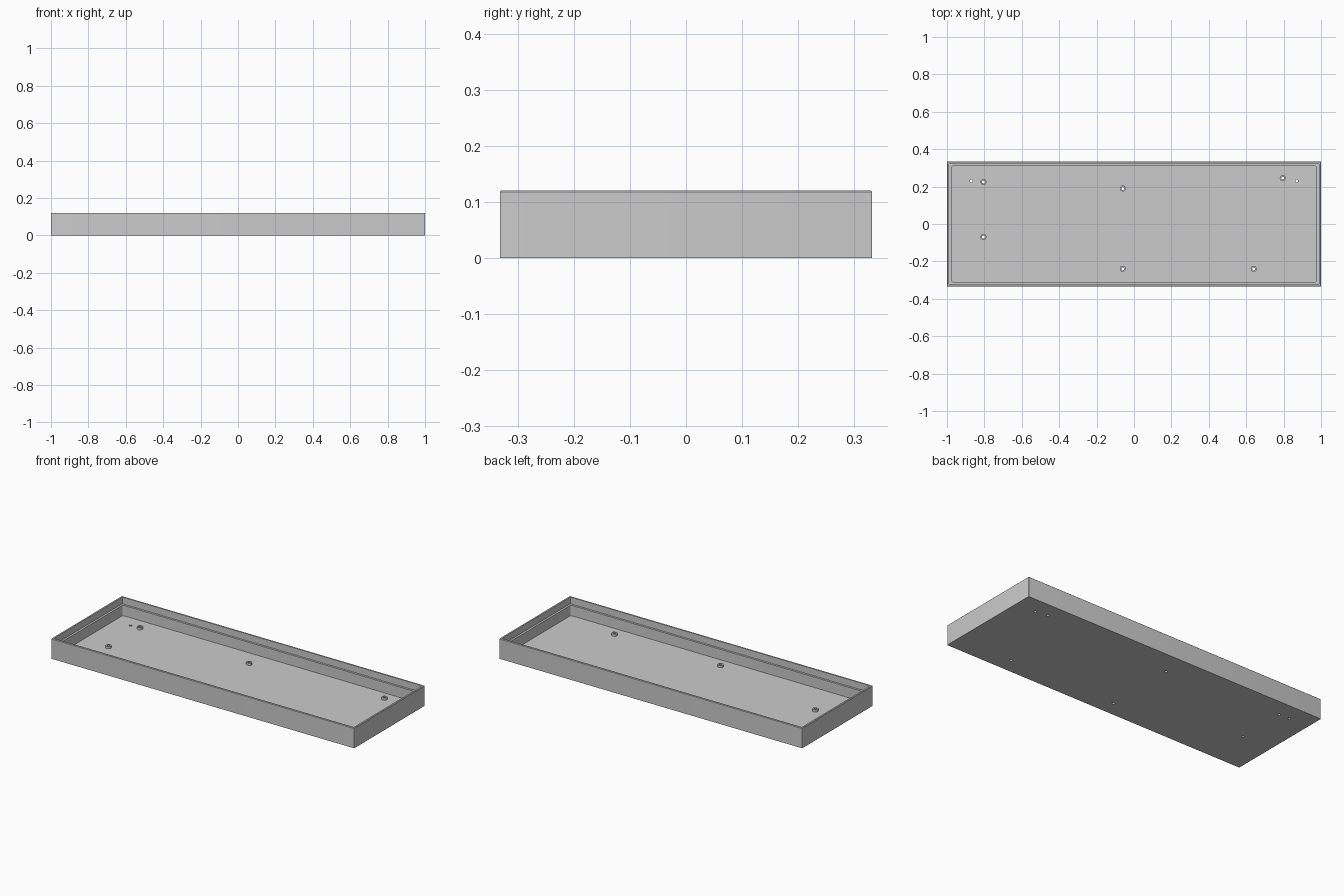
import bpy, bmesh, math

cube = bpy.data.objects.get("Cube")
if cube:
    bpy.data.objects.remove(cube, do_unlink=True)

HX, HY, H = 1.0, 0.333, 0.12
FLOOR, LEDGE = 0.018, 0.08
BOSS_TOP = FLOOR + 0.013

grey = bpy.data.materials.new("plain grey")
grey.use_nodes = True
colour = (0.6, 0.6, 0.6, 1)
grey.diffuse_color = colour
grey.node_tree.nodes["Principled BSDF"].inputs["Base Color"].default_value = colour


def rounded_rect(inset, radius, z, steps=6):
    """Loop of points around the tray, inset from its outer faces."""
    pts = []
    for i, (sx, sy) in enumerate([(1, 1), (-1, 1), (-1, -1), (1, -1)]):
        cx, cy = sx * (HX - inset - radius), sy * (HY - inset - radius)
        for k in range(steps + 1):
            a = math.pi / 2 * (i + k / steps)
            pts.append((cx + radius * math.cos(a), cy + radius * math.sin(a), z))
    return pts


def circle(x, y, radius, z, n=24):
    angles = [math.tau * k / n for k in range(n)]
    return [(x + radius * math.cos(a), y + radius * math.sin(a), z) for a in angles]


def loft(name, loops, closed=False):
    """Skin a row of equal loops; cap both ends unless closed into a ring."""
    bm = bmesh.new()
    rings = [[bm.verts.new(p) for p in loop] for loop in loops]
    n = len(rings[0])
    pairs = list(zip(rings, rings[1:]))
    if closed:
        pairs.append((rings[-1], rings[0]))
    else:
        bm.faces.new(rings[0])
        bm.faces.new(rings[-1])
    for a, b in pairs:
        for i in range(n):
            j = (i + 1) % n
            bm.faces.new((a[i], a[j], b[j], b[i]))
    bmesh.ops.recalc_face_normals(bm, faces=bm.faces)
    mesh = bpy.data.meshes.new(name)
    bm.to_mesh(mesh)
    bm.free()
    mesh.materials.append(grey)
    obj = bpy.data.objects.new(name, mesh)
    bpy.context.collection.objects.link(obj)
    return obj


def activate(obj):
    bpy.ops.object.select_all(action='DESELECT')
    obj.select_set(True)
    bpy.context.view_layer.objects.active = obj


# Tray: outer wall, rim, recess, stepped ledge and floor in one skin
tray = loft("tray", [
    rounded_rect(0, 0.002, 0),
    rounded_rect(0, 0.002, H - 0.002),
    rounded_rect(0.002, 0.002, H),
    rounded_rect(0.011, 0.004, H),
    rounded_rect(0.011, 0.004, LEDGE),
    rounded_rect(0.023, 0.012, LEDGE),
    rounded_rect(0.023, 0.012, FLOOR),
])

# Screw bosses and the two plain holes near the back corners
bosses = [(-0.805, 0.225), (0.795, 0.245), (-0.06, 0.19),
          (-0.805, -0.07), (-0.06, -0.24), (0.64, -0.24)]
holes = [(s * 0.87, 0.23) for s in (-1, 1)]

# Drill every hole through the floor
for x, y in bosses + holes:
    drill = loft("drill", [circle(x, y, 0.008, -0.01), circle(x, y, 0.008, 0.05)])
    drill.hide_render = True
    cut = tray.modifiers.new("hole", 'BOOLEAN')
    cut.operation, cut.solver, cut.object = 'DIFFERENCE', 'EXACT', drill
    activate(tray)
    bpy.ops.object.modifier_apply(modifier=cut.name)
    bpy.data.objects.remove(drill, do_unlink=True)

# Raised tubes around the screw holes
tubes = [loft(f"screw_boss_{i}", [
    circle(x, y, 0.016, FLOOR - 0.002), circle(x, y, 0.016, BOSS_TOP),
    circle(x, y, 0.008, BOSS_TOP), circle(x, y, 0.008, FLOOR - 0.002),
], closed=True) for i, (x, y) in enumerate(bosses, 1)]

for obj in [tray] + tubes:
    activate(obj)
    bpy.ops.object.shade_smooth_by_angle(angle=math.radians(30))
